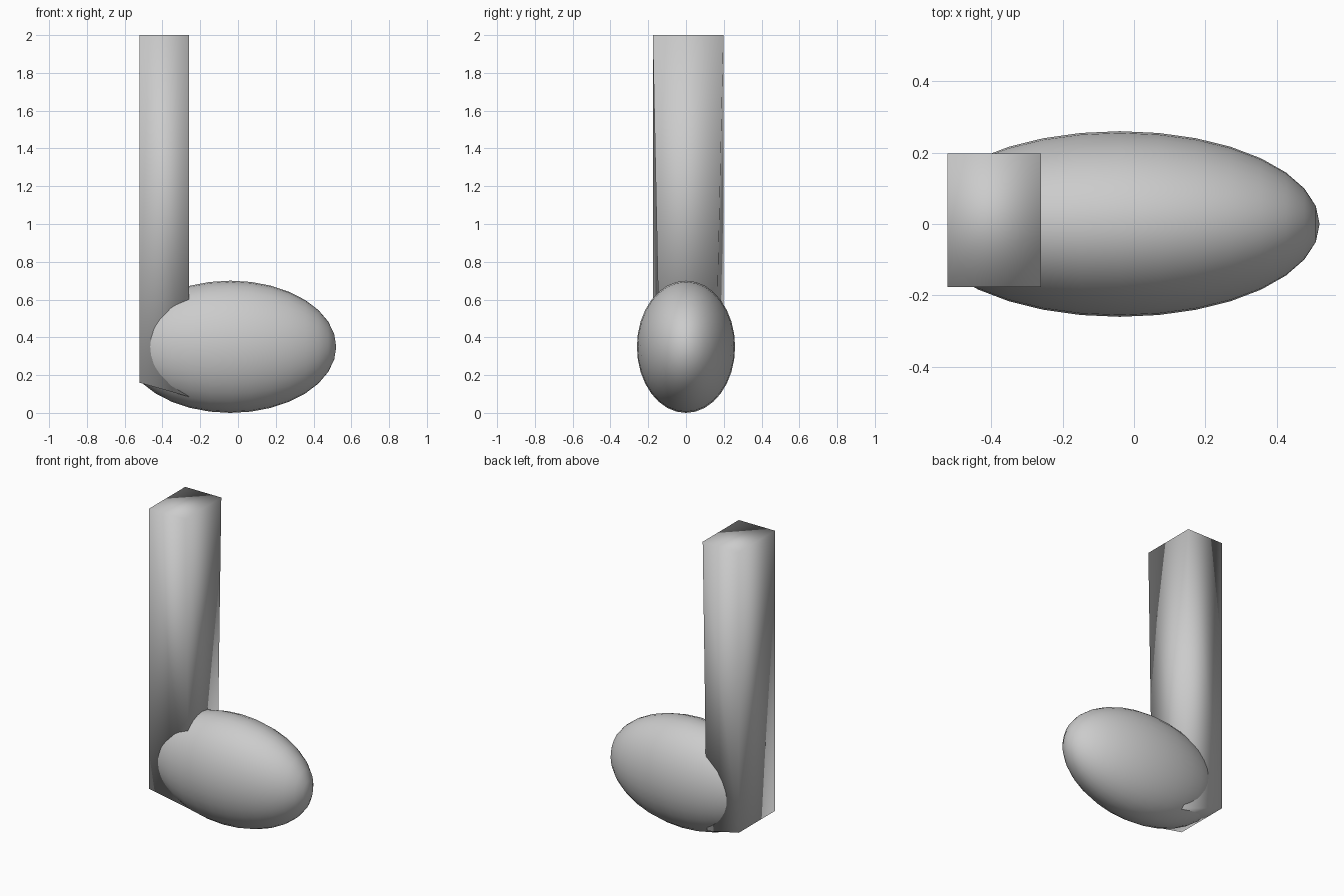
import bpy, bmesh
from math import pi
from mathutils import Matrix

if "Cube" in bpy.data.objects:
    bpy.data.objects.remove(bpy.data.objects["Cube"])


def add_object(name, bm):
    bmesh.ops.recalc_face_normals(bm, faces=bm.faces)
    for f in bm.faces:
        f.smooth = True
    mesh = bpy.data.meshes.new(name)
    bm.to_mesh(mesh)
    bm.free()
    obj = bpy.data.objects.new(name, mesh)
    bpy.context.collection.objects.link(obj)
    return obj


# head: ellipsoid with its left end trimmed inside the stem
bm = bmesh.new()
shape = (Matrix.Translation((-0.04, 0, 0.35))
         @ Matrix.Diagonal((0.56, 0.26, 0.35, 1))
         @ Matrix.Rotation(pi / 2, 4, 'Y'))
bmesh.ops.create_uvsphere(bm, u_segments=32, v_segments=16, radius=1, matrix=shape)
bmesh.ops.bisect_plane(bm, geom=bm.verts[:] + bm.edges[:] + bm.faces[:],
                       plane_co=(-0.515, 0, 0), plane_no=(-1, 0, 0), clear_outer=True)
add_object("head", bm)

# stem: smooth-shaded box, inner side narrowing towards a slanted bottom
bm = bmesh.new()
bmesh.ops.create_cube(bm, size=2)
for v in bm.verts:
    inner, back, top = v.co.x > 0, v.co.y > 0, v.co.z > 0
    y = 0.198 if back else -0.176
    if inner and not top:
        y = 0.155 if back else -0.137
    z = 2.0 if top else (0.085 if inner else 0.16)
    v.co = (-0.26 if inner else -0.522, y, z)
add_object("stem", bm)
